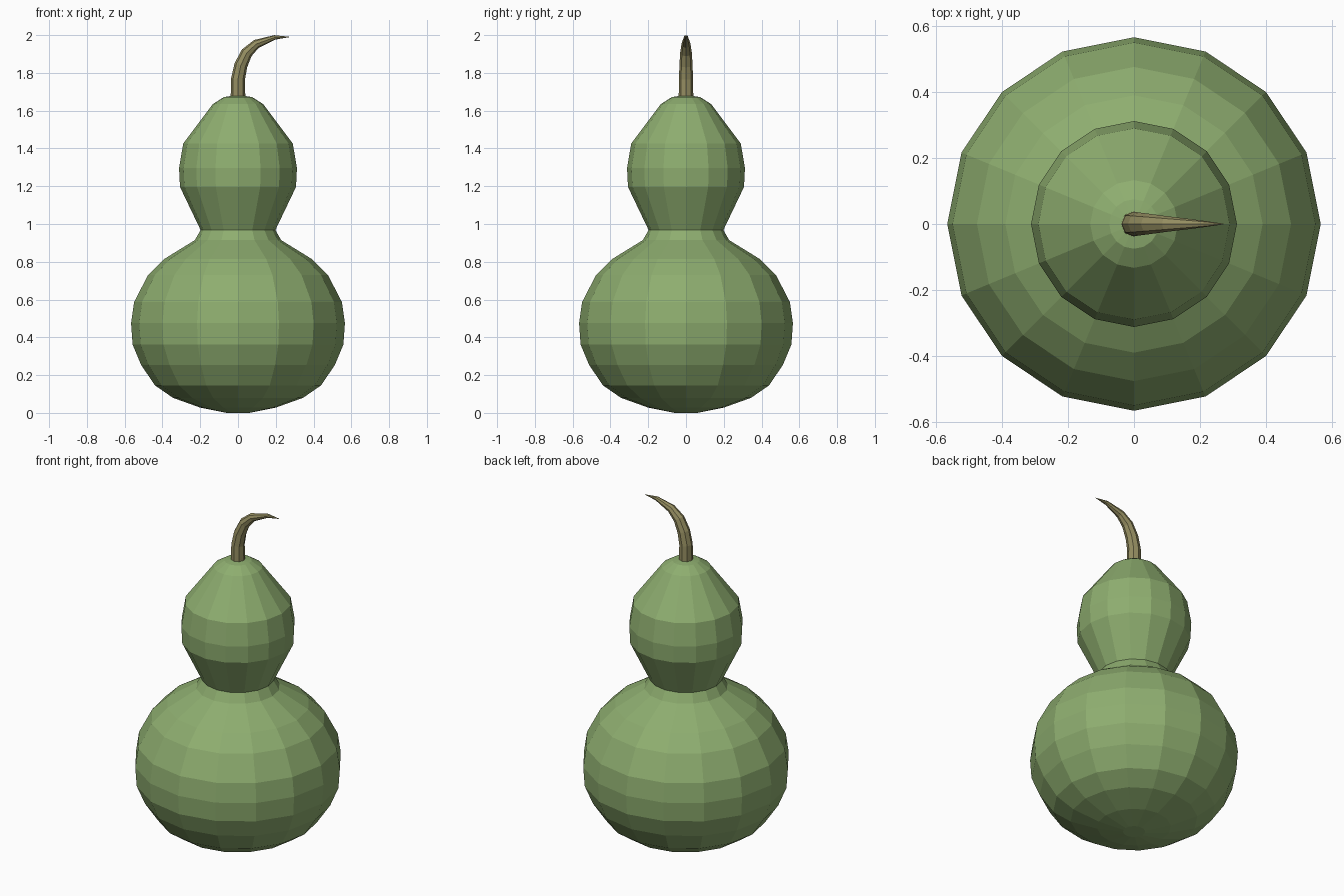
import bpy, bmesh
from math import sin, cos, pi
from mathutils import Vector

if "Cube" in bpy.data.objects:
    bpy.data.objects.remove(bpy.data.objects["Cube"])


def material(name, rgb):
    m = bpy.data.materials.new(name)
    m.diffuse_color = (*rgb, 1)
    m.use_nodes = True
    m.node_tree.nodes["Principled BSDF"].inputs["Base Color"].default_value = m.diffuse_color
    return m


def skin(name, rings, mat):
    """Bridge rings of points into a closed, flat-shaded tube."""
    bm = bmesh.new()
    loops = [[bm.verts.new(p) for p in ring] for ring in rings]
    n = len(loops[0])
    for a, b in zip(loops, loops[1:]):
        for i in range(n):
            j = (i + 1) % n
            bm.faces.new((a[i], a[j], b[j], b[i]))
    bm.faces.new(loops[0][::-1])
    bm.faces.new(loops[-1])
    bmesh.ops.recalc_face_normals(bm, faces=bm.faces[:])
    me = bpy.data.meshes.new(name)
    bm.to_mesh(me)
    bm.free()
    me.materials.append(mat)
    ob = bpy.data.objects.new(name, me)
    bpy.context.collection.objects.link(ob)
    return ob


def circle(centre, u, v, r, n):
    return [centre + (u * cos(2 * pi * i / n) + v * sin(2 * pi * i / n)) * r
            for i in range(n)]


X, Y = Vector((1, 0, 0)), Vector((0, 1, 0))

# Gourd body: 16-sided lathe, two lobes with a pinched neck
profile = [(0.06, 0.0), (0.2, 0.028), (0.345, 0.08), (0.44, 0.146), (0.513, 0.254),
           (0.558, 0.362), (0.566, 0.475), (0.55, 0.587), (0.476, 0.73),
           (0.39, 0.815), (0.228, 0.915), (0.198, 0.968), (0.307, 1.196),
           (0.312, 1.296), (0.29, 1.426), (0.133, 1.635), (0.075, 1.672), (0.02, 1.68)]
skin("gourd_body", [circle(Vector((0, 0, z)), X, Y, r, 16) for r, z in profile],
     material("gourd_green", (0.27, 0.42, 0.16)))

# Stem: 8-sided tapering tube curling towards +x
path = [(0.0, 1.66, 0.039), (0.0, 1.767, 0.037), (0.015, 1.84, 0.035),
        (0.046, 1.906, 0.031), (0.097, 1.953, 0.024), (0.195, 1.988, 0.012),
        (0.272, 1.99, 0.001)]
points = [Vector((x, 0, z)) for x, z, r in path]
rings = []
for i, p in enumerate(points):
    t = (points[min(i + 1, len(points) - 1)] - points[max(i - 1, 0)]).normalized()
    if i == 0:
        t = Vector((0, 0, 1))
    rings.append(circle(p, Y.cross(t), Y, path[i][2], 8))
skin("stem", rings, material("stem_brown", (0.3, 0.27, 0.12)))
